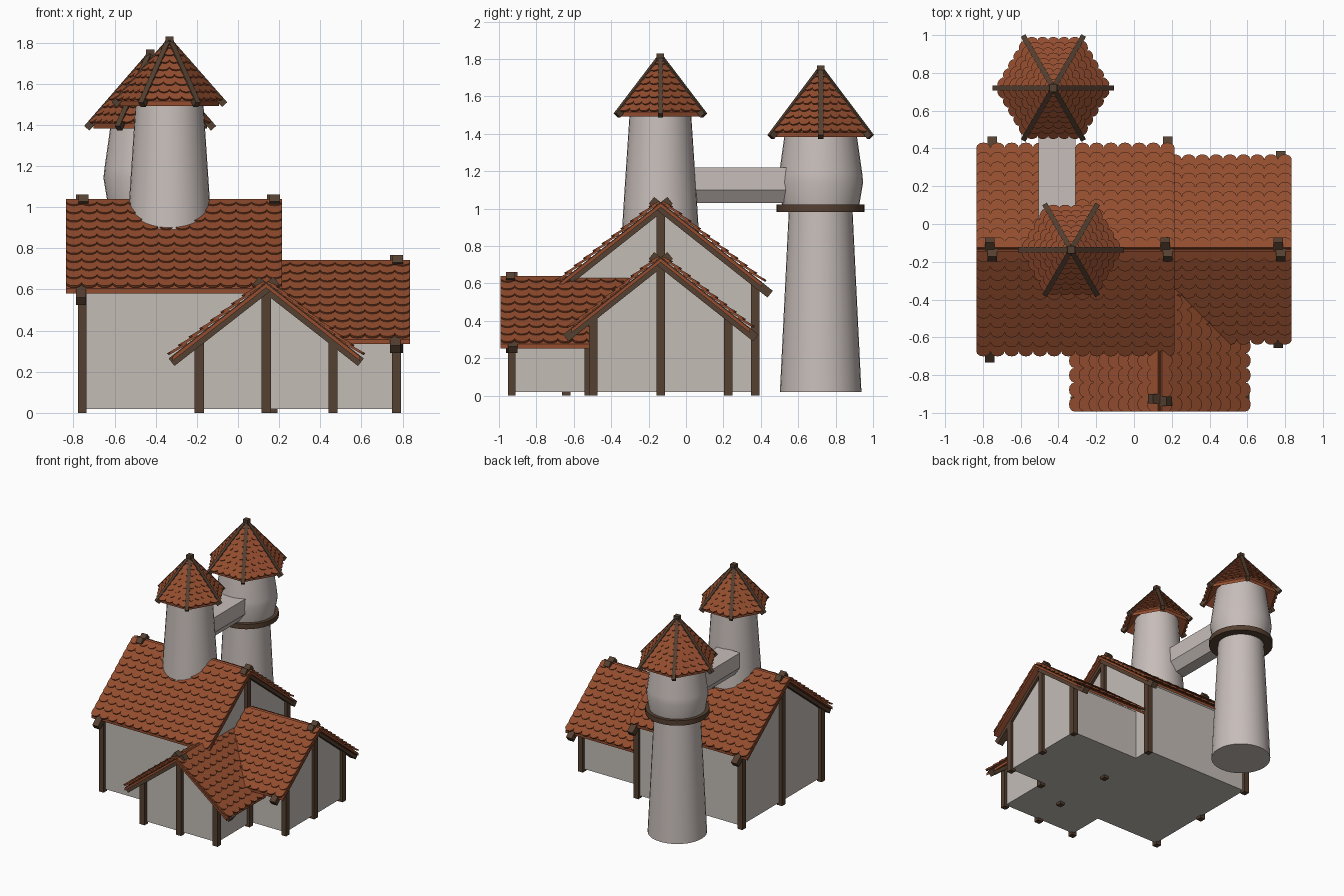
import bpy, bmesh, math
from mathutils import Vector as V

if "Cube" in bpy.data.objects:
    bpy.data.objects.remove(bpy.data.objects["Cube"])


def material(name, rgb):
    m = bpy.data.materials.new(name)
    m.diffuse_color = [(c / 255) ** 2.2 for c in rgb] + [1]
    m.use_nodes = True
    m.node_tree.nodes["Principled BSDF"].inputs["Base Color"].default_value = m.diffuse_color
    return m


PLASTER = material("plaster", (194, 187, 181))
STONE = material("tower stone", (198, 188, 184))
TILE = material("clay tile", (146, 78, 50))
WOOD = material("dark timber", (86, 66, 52))


def finish(bm, name, mat, smooth=False):
    bmesh.ops.recalc_face_normals(bm, faces=bm.faces)
    me = bpy.data.meshes.new(name)
    bm.to_mesh(me)
    bm.free()
    me.materials.append(mat)
    ob = bpy.data.objects.new(name, me)
    bpy.context.collection.objects.link(ob)
    if smooth:
        bpy.ops.object.select_all(action='DESELECT')
        ob.select_set(True)
        bpy.context.view_layer.objects.active = ob
        bpy.ops.object.shade_smooth_by_angle(angle=math.radians(35))
    return ob


def prism(bm, ring_a, ring_b):
    """Closed solid between two matching rings of points."""
    a = [bm.verts.new(p) for p in ring_a]
    b = [bm.verts.new(p) for p in ring_b]
    bm.faces.new(a)
    bm.faces.new(b[::-1])
    for i in range(len(a)):
        j = (i + 1) % len(a)
        bm.faces.new((a[i], b[i], b[j], a[j]))


def beam(bm, p, q, side, w, h):
    """Timber of width w (along side) and height h from p to q."""
    p, q, side = V(p), V(q), V(side).normalized()
    n = (q - p).cross(side).normalized()
    ring = [side * w / 2 * i + n * h / 2 * j
            for i, j in ((-1, -1), (1, -1), (1, 1), (-1, 1))]
    prism(bm, [p + r for r in ring], [q + r for r in ring])


def tiles(bm, top, u, d, length, rows, lo, hi, width):
    """Overlapping rows of round-ended tiles; lo/hi give the row ends at distance s."""
    n = u.cross(d)
    n = n if n.z > 0 else -n
    step = length / rows
    for r in range(1, rows + 1):
        s1 = r * step
        s0 = max(s1 - 1.6 * step, 0.004)
        count = max(1, round((hi(s1) - lo(s1)) / width))
        depth = step * 0.5
        for i in range(count):
            # outline: square top, half-round lower end
            out = [(0, s0), (1, s0)]
            out += [(0.5 + 0.5 * math.cos(a), s1 - depth + depth * math.sin(a))
                    for a in (k * math.pi / 6 for k in range(7))]
            ring = []
            for f, s in out:
                x = lo(s) + (hi(s) - lo(s)) * (i + f) / count
                lift = 0.014 * (s - s0) / (s1 - s0)
                ring.append(top + u * x + d * s + n * lift)
            prism(bm, ring, [p + n * 0.012 for p in ring])


def house(name, axis, c, wall, roof, half, eave, H, slope, beams, reach, rows):
    """Gabled block: ridge along axis at cross position c, ridge height H."""
    def P(a, b, z):
        return V((a, c + b, z)) if axis == 'x' else V((c + b, a, z))
    along = P(1, -c, 0)

    # gabled walls
    bm = bmesh.new()
    apex = H - 0.055
    prof = [(-half, .02), (half, .02), (half, apex - half * slope),
            (0, apex), (-half, apex - half * slope)]
    prism(bm, *[[P(a, b, z) for b, z in prof] for a in wall])
    finish(bm, name + "_walls", PLASTER)

    # roof boards and tiles, both slopes
    bm = bmesh.new()
    for sg in (-1, 1):
        d = V((0, sg, -slope)) if axis == 'x' else V((sg, 0, -slope))
        k = d.length
        e = eave - 0.01
        prof = [(0, H - .02), (sg * e, H - .02 - e * slope),
                (sg * e, H - .042 - e * slope), (0, H - .042)]
        prism(bm, *[[P(a, b, z) for b, z in prof] for a in roof])
        tiles(bm, P(0, 0, H - .018), along, d / k, eave * k, rows,
              lambda s: roof[0], lambda s: roof[1], 0.075)
    finish(bm, name + "_roof", TILE)

    # crossed gable rafters and corner / middle posts
    bm = bmesh.new()
    zc = H - 0.045
    for a in beams:
        for sg in (-1, 1):
            beam(bm, P(a + sg * .006, -sg * .05, zc + .05 * slope),
                 P(a + sg * .006, sg * reach, zc - reach * slope), along, .05, .046)
        for b in (-half, 0, half):
            beam(bm, P(a, b, 0), P(a, b, zc - abs(b) * slope - .01), along, .042, .045)
    return finish(bm, name + "_timbers", WOOD)


house("main_house", 'x', -.135, (-.75, .17), (-.835, .215), .505, .55,
      1.05, .79, (-.757, .172), .585, 11)
house("side_wing", 'x', -.135, (.1, .77), (.18, .835), .36, .488,
      .755, .79, (.77,), .508, 10)
house("front_wing", 'y', .137, (-.925, -.45), (-.993, -.3), .325, .465,
      .65, .78, (-.932,), .46, 9)

# rear posts where the front wing meets the side wing
bm = bmesh.new()
beam(bm, (.462, -.52, 0), (.462, -.52, .33), (1, 0, 0), .042, .045)
finish(bm, "junction_post", WOOD)


def lathe(name, x, y, profile, mat, n=32, closed=False):
    bm = bmesh.new()
    rings = [[bm.verts.new((x + r * math.cos(t), y + r * math.sin(t), z))
              for t in (2 * math.pi * k / n for k in range(n))] for r, z in profile]
    pairs = list(zip(rings, rings[1:]))
    if closed:
        pairs.append((rings[-1], rings[0]))
    else:
        bm.faces.new(rings[0])
        bm.faces.new(rings[-1])
    for a, b in pairs:
        for i in range(n):
            j = (i + 1) % n
            bm.faces.new((a[i], a[j], b[j], b[i]))
    return finish(bm, name, mat, True)


def tower_roof(name, x, y, R, tip, z0, z1, rows):
    """Six-sided tiled spire with hip timbers."""
    top = V((x, y, z1 - .02))
    rise = (z1 - z0) / tip
    bm = bmesh.new()
    corner = [V((math.cos(k * math.pi / 3), math.sin(k * math.pi / 3), -rise)) for k in range(6)]
    # boarded hollow cone under the tiles
    for k in range(6):
        a, b = corner[k] * (R - .012), corner[(k + 1) % 6] * (R - .012)
        t, dz = top - V((0, 0, .005)), V((0, 0, -.025))
        prism(bm, [t, t + a, t + b], [t + dz, t + a + dz, t + b + dz])
        mid = (corner[k] + corner[(k + 1) % 6]) / 2
        u = (corner[(k + 1) % 6] - corner[k]).normalized()
        L = mid.length
        tiles(bm, top, u, mid / L, R * L, rows,
              lambda s: -s / L / 2, lambda s: s / L / 2, .058)
    finish(bm, name + "_tiles", TILE)
    bm = bmesh.new()
    for cdir in corner:
        side = V((-cdir.y, cdir.x, 0))
        beam(bm, top + V((0, 0, .008)), top + V((0, 0, .008)) + cdir * tip, side, .028, .034)
    beam(bm, top - V((0, 0, .04)), top + V((0, 0, .035)), (1, 0, 0), .04, .04)
    finish(bm, name + "_hips", WOOD)


# ridge tower
lathe("ridge_tower", -.333, -.137, [(.21, .8), (.195, 1.05), (.163, 1.53)], STONE)
tower_roof("ridge_tower_roof", -.333, -.137, .252, .268, 1.51, 1.815, 8)

# rear tower with bulging head and timber ring
lathe("rear_tower", -.427, .72, [(.218, .02), (.17, 1.0), (.207, 1.02), (.227, 1.14),
                                 (.222, 1.19), (.188, 1.43)], STONE)
lathe("rear_tower_ring", -.427, .72, [(.165, .983), (.235, .983), (.235, 1.023), (.165, 1.023)],
      WOOD, closed=True)
tower_roof("rear_tower_roof", -.427, .72, .288, .308, 1.395, 1.75, 9)

# covered bridge with tapered underside
bm = bmesh.new()
prof = [(-.505, 1.10), (-.455, 1.03), (-.36, 1.03), (-.31, 1.10), (-.31, 1.22), (-.505, 1.22)]
prism(bm, *[[V((x, yy, z)) for x, z in prof] for yy in (.03, .58)])
finish(bm, "bridge", STONE)
